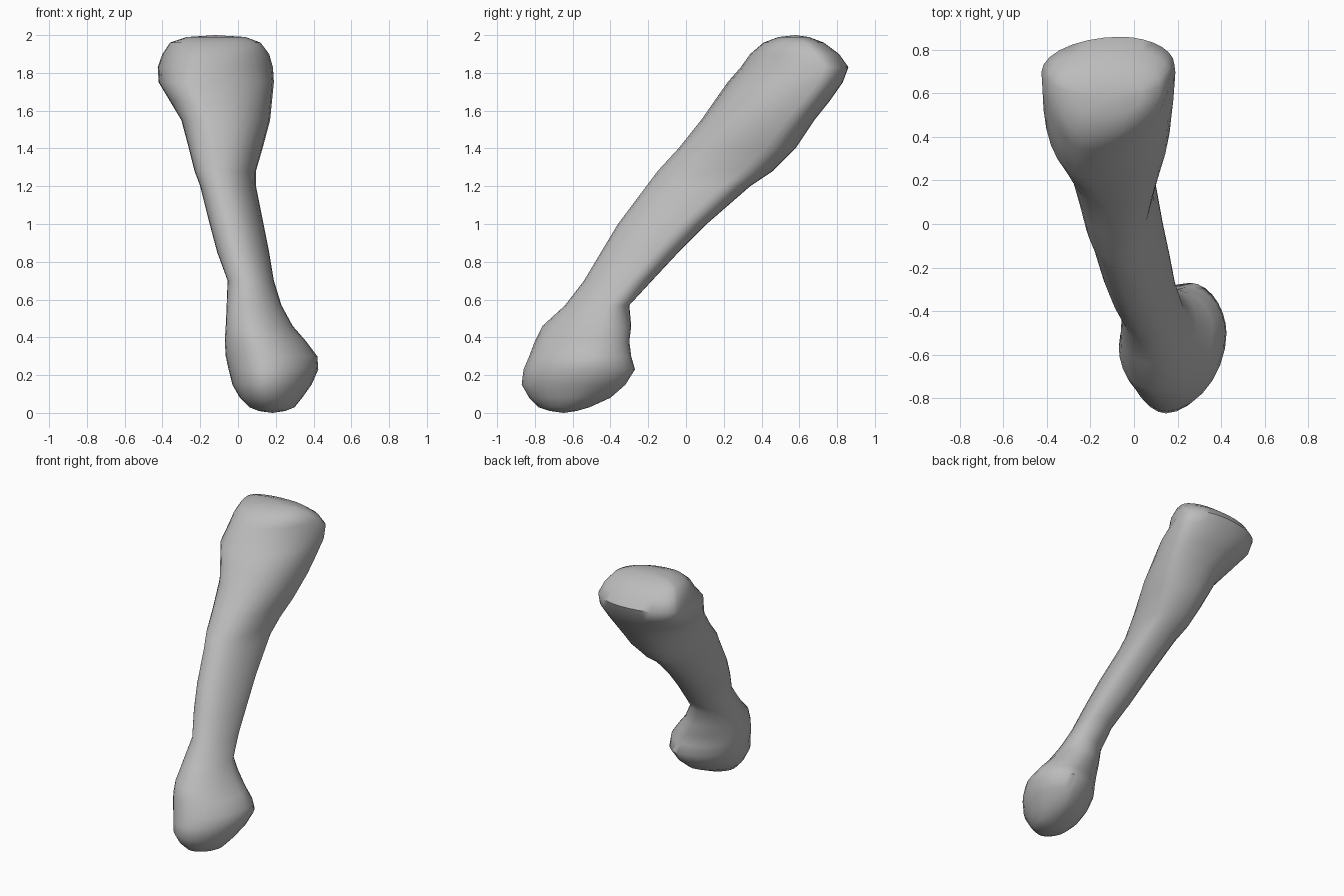
import bpy
import bmesh
import math

default_cube = bpy.data.objects.get("Cube")
if default_cube:
    bpy.data.objects.remove(default_cube, do_unlink=True)

SIDES = 28
CM = 0.01

# Horizontal slices in hundredths: height, left edge, right edge, front edge, back edge
SLICES = [
    (1, 11, 25, -72, -58),
    (3, 6, 30, -78, -51),
    (8, 1, 34, -83, -40),
    (15, -3, 39, -87, -32),
    (23, -5, 42.5, -86, -27),
    (30, -6.5, 42, -83, -29),
    (38, -7, 36, -80, -30),
    (46, -6.5, 29, -76, -29),
    (57, -6, 23, -64, -30),
    (70, -5.5, 19, -54, -18),
    (85, -11, 16.5, -45, -4),
    (100, -15, 13.5, -36, 11),
    (120, -20, 9.5, -21, 34),
    (128, -23, 9.5, -15, 46),
    (140, -26, 13, -4, 58),
    (155, -30, 17, 8, 68),
    (165, -36, 18, 15, 76),
    (175, -42, 19, 22, 83),
    (183, -42.5, 18.5, 29, 86),
    (190, -40, 16.5, 34, 81),
    (196, -36, 12, 41, 73),
    (199, -27, 4, 49, 65),
]

# Where each slice touches its front, right, back and left edges, as percentages,
# and how square its corners are (200 is an ellipse)
SHAPE = [
    (20, 42, 60, 66, 50, 185),
    (60, 42, 68, 55, 43, 200),
    (90, 42, 70, 50, 40, 210),
    (150, 38, 75, 50, 35, 220),
    (175, 32, 78, 58, 68, 225),
    (184, 32, 78, 60, 72, 190),
    (196, 34, 70, 58, 68, 210),
]


def shape_at(height):
    """Blend the shape percentages between the nearest two keys."""
    if height <= SHAPE[0][0]:
        return [v / 100 for v in SHAPE[0][1:]]
    for low, high in zip(SHAPE, SHAPE[1:]):
        if height <= high[0]:
            t = (height - low[0]) / (high[0] - low[0])
            return [(a + (b - a) * t) / 100 for a, b in zip(low[1:], high[1:])]
    return [v / 100 for v in SHAPE[-1][1:]]


def slice_points(height, left, right, front, back):
    """Rounded outline made of four quarter curves between the touch points."""
    f, r, b, l, squareness = shape_at(height)
    width, depth = right - left, back - front
    front_x, back_x = left + f * width, left + b * width
    right_y, left_y = front + r * depth, front + l * depth
    power = 2 / squareness
    points = []
    for i in range(SIDES):
        angle = math.tau * i / SIDES
        c, s = math.cos(angle), math.sin(angle)
        u = math.copysign(abs(c) ** power, c)
        v = math.copysign(abs(s) ** power, s)
        # The centre of each quarter follows the touch points it joins
        mid_x = back_x if s > 0 else front_x
        mid_y = right_y if c > 0 else left_y
        x = mid_x + u * ((right - mid_x) if c > 0 else (mid_x - left))
        y = mid_y + v * ((back - mid_y) if s > 0 else (mid_y - front))
        points.append((x * CM, y * CM, height * CM))
    return points


def centre(ring, height):
    n = len(ring)
    return (sum(v.co.x for v in ring) / n, sum(v.co.y for v in ring) / n, height)


# Bone: skin the slices and close both ends with a shallow fan
bm = bmesh.new()
rings = [[bm.verts.new(p) for p in slice_points(*row)] for row in SLICES]
for low, high in zip(rings, rings[1:]):
    for i in range(SIDES):
        j = (i + 1) % SIDES
        bm.faces.new((low[i], low[j], high[j], high[i]))
for ring, height in ((rings[0], 0), (rings[-1], 2)):
    tip = bm.verts.new(centre(ring, height))
    for i in range(SIDES):
        bm.faces.new((ring[i], ring[(i + 1) % SIDES], tip))
bmesh.ops.recalc_face_normals(bm, faces=bm.faces)

mesh = bpy.data.meshes.new("bone")
bm.to_mesh(mesh)
bm.free()
bone = bpy.data.objects.new("bone", mesh)
bpy.context.collection.objects.link(bone)

# Plain grey material
grey = bpy.data.materials.new("plain grey")
grey.use_nodes = True
colour = (0.5, 0.5, 0.5, 1)
grey.diffuse_color = colour
grey.node_tree.nodes["Principled BSDF"].inputs["Base Color"].default_value = colour
mesh.materials.append(grey)

bpy.context.view_layer.objects.active = bone
bone.select_set(True)
bpy.ops.object.shade_smooth_by_angle(angle=math.radians(50))
